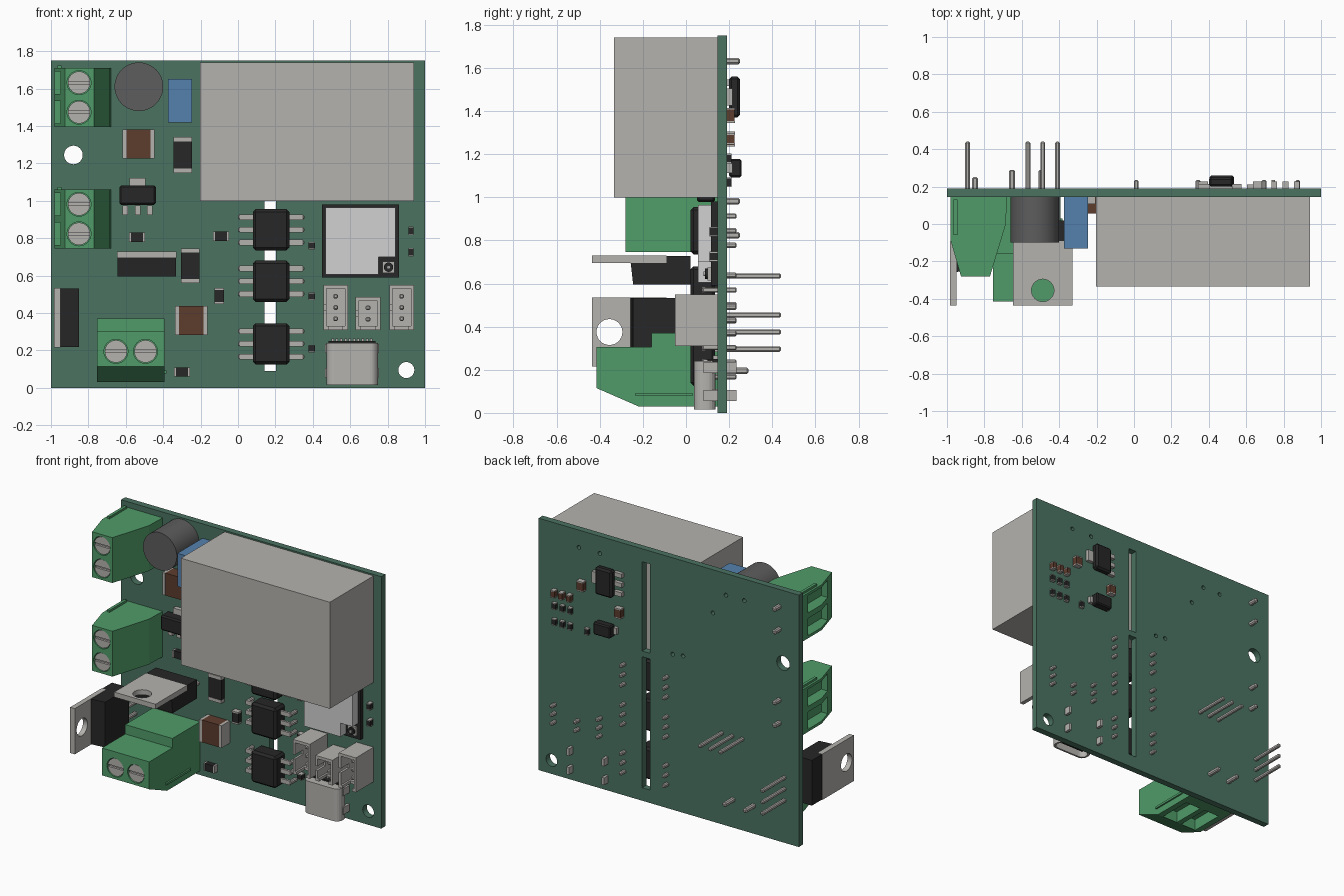
import bpy, bmesh, math
from mathutils import Matrix

if "Cube" in bpy.data.objects:
    bpy.data.objects.remove(bpy.data.objects["Cube"])

FRONT, BACK = 0.145, 0.19  # the two faces of the board


def material(name, r, g, b):
    m = bpy.data.materials.new(name)
    m.use_nodes = True
    m.diffuse_color = (r, g, b, 1)
    m.node_tree.nodes["Principled BSDF"].inputs["Base Color"].default_value = (r, g, b, 1)
    return m


board_green = material("board_green", 0.07, 0.17, 0.12)
green = material("terminal_green", 0.08, 0.33, 0.14)
grey = material("light_grey", 0.46, 0.45, 0.43)
silver = material("shield_silver", 0.64, 0.64, 0.64)
black = material("black", 0.02, 0.02, 0.02)
charcoal = material("charcoal", 0.11, 0.11, 0.11)
brown = material("brown", 0.11, 0.045, 0.027)
blue = material("blue", 0.09, 0.22, 0.42)


def finish(name, bm, mat):
    bmesh.ops.recalc_face_normals(bm, faces=bm.faces)
    mesh = bpy.data.meshes.new(name)
    bm.to_mesh(mesh)
    bm.free()
    mesh.materials.append(mat)
    ob = bpy.data.objects.new(name, mesh)
    bpy.context.scene.collection.objects.link(ob)
    return ob


def box(name, mat, x, z, w, h, y0, y1, bevel=0, along=None):
    """Box centred on x, z, spanning y0..y1; bevel all edges or those along one axis."""
    bm = bmesh.new()
    bmesh.ops.create_cube(bm, size=1)
    bmesh.ops.transform(bm, verts=bm.verts, matrix=Matrix.Translation((x, (y0 + y1) / 2, z))
                        @ Matrix.Diagonal((w, y1 - y0, h, 1)))
    if bevel:
        edges = [e for e in bm.edges if along is None
                 or abs((e.verts[0].co - e.verts[1].co).normalized()[along]) > 0.9]
        bmesh.ops.bevel(bm, geom=edges, offset=bevel, affect='EDGES',
                        segments=1 if along is None else 5, profile=0.5)
    return finish(name, bm, mat)


def cylinder(name, mat, x, y, z, r, depth, axis='Y', sides=32):
    bm = bmesh.new()
    bmesh.ops.create_cone(bm, cap_ends=True, segments=sides, radius1=r, radius2=r, depth=depth)
    turn = {'Y': Matrix.Rotation(math.pi / 2, 4, 'X'), 'X': Matrix.Rotation(math.pi / 2, 4, 'Y'),
            'Z': Matrix()}[axis]
    bmesh.ops.transform(bm, verts=bm.verts, matrix=Matrix.Translation((x, y, z)) @ turn)
    for f in bm.faces:
        f.smooth = len(f.verts) == 4
    for e in bm.edges:
        e.smooth = all(f.smooth for f in e.link_faces)
    return finish(name, bm, mat)


def prism(name, mat, profile, w0, w1, place):
    """Extrude a (u, v) profile from w0 to w1; place maps (u, v, w) to x, y, z."""
    bm = bmesh.new()
    a, b = [[bm.verts.new(place(u, v, w)) for u, v in profile] for w in (w0, w1)]
    bm.faces.new(a)
    bm.faces.new(b)
    for i in range(len(a)):
        j = (i + 1) % len(a)
        bm.faces.new((a[i], a[j], b[j], b[i]))
    return finish(name, bm, mat)


def cut(target, cutters):
    for c in cutters:
        c.hide_render = True
        mod = target.modifiers.new("cut", 'BOOLEAN')
        mod.operation, mod.object, mod.solver = 'DIFFERENCE', c, 'EXACT'
    bpy.context.view_layer.update()
    mesh = bpy.data.meshes.new_from_object(target.evaluated_get(bpy.context.evaluated_depsgraph_get()))
    target.modifiers.clear()
    target.data = mesh
    for c in cutters:
        bpy.data.objects.remove(c)


def pin(name, x, z, end, start=FRONT, size=0.025):
    box(name, grey, x, z, size, size, start, end, size * 0.25)


def chip(name, mat, x, z, w, h, thick, back=False):
    """Surface-mount part with metal ends on its long axis."""
    y0, y1 = (BACK, BACK + thick) if back else (FRONT - thick, FRONT)
    tall, e = h > w, max(w, h) * 0.12
    box(name, mat, x, z, w - 2 * e * (not tall), h - 2 * e * tall, y0, y1)
    for s in (-1, 1):
        box(name + "_end", grey, x + s * (w - e) / 2 * (not tall), z + s * (h - e) / 2 * tall,
            w if tall else e, e if tall else h, y0 - 0.002, y1 + 0.002)


# Circuit board with mounting holes, isolation slots and small drill holes
board = box("circuit_board", board_green, 0, 0.875, 2, 1.75, FRONT, BACK)
holes = [(-0.88, 1.245, 0.05), (0.9, 0.095, 0.043)]
holes += [(x, z, 0.014) for x, z in ((0.69, 1.63), (0.53, 1.63), (-0.44, 1.6), (-0.58, 1.6),
                                     (-0.34, 1.45), (-0.03, 1.08), (-0.11, 1.09))]
cut(board, [cylinder("hole", grey, x, 0.17, z, r, 0.2, sides=24) for x, z, r in holes]
    + [box("slot", grey, 0.173, z, 0.062, h, 0, 0.3) for z, h in ((0.545, 0.91), (1.35, 0.62))])

# Power module, round capacitor and film capacitor
box("power_module", grey, 0.368, 1.37, 1.145, 0.74, -0.335, FRONT)
cylinder("round_capacitor", charcoal, -0.53, 0.0225, 1.61, 0.13, 0.245, sides=48)
box("film_capacitor", blue, -0.31, 1.535, 0.13, 0.23, -0.13, FRONT)


# Screw terminals: body with wire openings, recessed slotted screws and board pins
def terminal(name, profile, w0, w1, place, screw_u, screw_y, entry_u, entry_y):
    body = prism(name, green, profile, w0, w1, place)
    mid, cutters = (w0 + w1) / 2, []
    for w in (mid - 0.079, mid + 0.079):
        x, _, z = place(screw_u, 0, w)
        cutters.append(cylinder("well", green, x, screw_y, z, 0.064, 0.07))
        square = [(entry_u - 0.06, entry_y[0]), (entry_u + 0.06, entry_y[0]),
                  (entry_u + 0.06, entry_y[1]), (entry_u - 0.06, entry_y[1])]
        cutters.append(prism("entry", green, square, w - 0.06, w + 0.06, place))
        screw = cylinder(name + "_screw", grey, x, screw_y + 0.025, z, 0.06, 0.04)
        cut(screw, [box("screw_slot", grey, x, z, 0.2, 0.014, screw_y - 0.1, screw_y + 0.02)])
        pin(name + "_pin", x, z, 0.25 if x < -0.8 else 0.29, size=0.03)
    cut(body, cutters)


upright = lambda u, v, w: (u, v, w)
sideways = lambda u, v, w: (w, v, u)
side_profile = [(-0.98, FRONT), (-0.98, -0.09), (-0.925, -0.28), (-0.77, -0.28),
                (-0.685, 0), (-0.68, FRONT)]
for name, z in (("upper", 1.395), ("middle", 0.745)):
    terminal(name + "_terminal", side_profile, z, z + 0.315, upright, -0.85, -0.28, -0.96, (-0.2, 0.06))
    box(name + "_terminal_rib", green, -0.955, z + 0.322, 0.02, 0.015, -0.06, 0.13)
low_profile = [(0.03, FRONT), (0.03, -0.22), (0.115, -0.415), (0.305, -0.415),
               (0.305, -0.16), (0.37, -0.16), (0.37, FRONT)]
terminal("lower_terminal", low_profile, -0.755, -0.392, sideways, 0.195, -0.415, 0.05, (-0.22, 0.02))
box("lower_terminal_rib", green, -0.387, 0.085, 0.012, 0.015, -0.235, 0.03)


# Power transistors: moulded body, drilled tab and three long leads
def transistor(name, mid, back, sign, place):
    def part(label, mat, u0, u1, y0, y1, half):
        pts = [(back + sign * u, y) for u, y in ((u0, y0), (u1, y0 + 0.015 * (mat == black)), (u1, y1), (u0, y1))]
        return prism(name + label, mat, pts, mid - half, mid + half, place)
    part("_body", black, 0.003, 0.135, -0.26, 0.02, 0.157)
    tab = part("_tab", grey, 0, 0.035, -0.435, -0.09, 0.159)
    x, y, z = place(back, -0.355, mid)
    cut(tab, [cylinder("tab_hole", grey, x, y, z, 0.06, 0.2, 'X' if place is sideways_x else 'Z')])
    for d in (-0.079, 0, 0.079):
        x, _, z = place(back + sign * 0.095, 0, mid + d)
        pin(name + "_lead", x, z, 0.44, 0.01)


sideways_x = upright
transistor("left_transistor", 0.375, -0.985, 1, sideways_x)
transistor("centre_transistor", -0.488, 0.73, -1, sideways)

# Optical isolators bridging the slot
for z in (0.845, 0.57, 0.235):
    box("isolator", black, 0.177, z, 0.195, 0.22, 0.02, 0.135, 0.015)
    for s in (-1, 1):
        for d in (-0.068, 0, 0.068):
            box("isolator_leg", grey, 0.177 + s * 0.125, z + d, 0.09, 0.03, 0.075, 0.09)
            pin("isolator_pin", 0.177 + s * 0.165, z + d, 0.235, 0.075)

# Three-lead regulators, one on each side of the board
box("front_regulator", black, -0.537, 1.03, 0.195, 0.105, 0.05, 0.135, 0.01)
box("front_regulator_tab", grey, -0.537, 1.1, 0.085, 0.045, 0.115, FRONT)
box("back_regulator", black, 0.465, 1.465, 0.13, 0.19, 0.2, 0.25, 0.012)
box("back_regulator_tab", grey, 0.55, 1.465, 0.05, 0.08, BACK, 0.215)
for d in (-0.065, 0, 0.065):
    box("front_regulator_leg", grey, -0.537 + d, 0.95, 0.03, 0.05, 0.115, FRONT)
    box("back_regulator_leg", grey, 0.375, 1.465 + d, 0.06, 0.03, BACK, 0.215)
box("back_diode", black, 0.47, 1.135, 0.13, 0.085, 0.2, 0.258, 0.008)
box("back_diode_ends", grey, 0.47, 1.135, 0.17, 0.045, BACK, 0.215)

# Chip capacitors and resistors
for x, z in ((-0.532, 1.305), (-0.25, 0.36)):
    chip("large_capacitor", brown, x, z, 0.172, 0.155, 0.09)
for x, z, w, h in ((-0.295, 1.245, 0.1, 0.19), (-0.255, 0.652, 0.1, 0.185), (-0.54, 0.805, 0.085, 0.05),
                   (-0.09, 0.81, 0.085, 0.05), (-0.1, 0.49, 0.05, 0.085), (-0.3, 0.085, 0.085, 0.05),
                   (0.395, 0.76, 0.035, 0.04), (0.395, 0.49, 0.035, 0.04), (0.395, 0.21, 0.035, 0.04),
                   (0.925, 0.725, 0.025, 0.045), (0.925, 0.84, 0.025, 0.045)):
    chip("resistor", black, x, z, w, h, 0.035)
for x, z in ((0.66, 1.38), (0.37, 1.27)):
    chip("back_capacitor", brown, x, z, 0.05, 0.07, 0.035, True)
for x in (0.87, 0.81, 0.75):
    chip("back_capacitor", brown, x, 1.27, 0.03, 0.05, 0.035, True)
    for z in (1.18, 1.07):
        chip("back_resistor", black, x, z, 0.03, 0.045, 0.02, True)
chip("back_resistor", black, 0.62, 1.07, 0.03, 0.045, 0.02, True)

# Radio module with notched shield and antenna socket
box("radio_board", black, 0.655, 0.785, 0.41, 0.39, 0.115, FRONT)
shield = box("radio_shield", silver, 0.655, 0.785, 0.375, 0.36, 0.055, 0.116)
cut(shield, [box("notch", silver, 0.83, 0.63, 0.16, 0.14, 0, 0.2)])
box("antenna_base", grey, 0.805, 0.645, 0.065, 0.06, 0.1, 0.116)
cylinder("antenna_ring", black, 0.805, 0.096, 0.645, 0.025, 0.015, sides=20)
cylinder("antenna_contact", grey, 0.805, 0.09, 0.645, 0.01, 0.02, sides=12)

# Open wire sockets with contact pins
for x, h, offsets in ((0.522, 0.24, (-0.06, 0, 0.06)), (0.695, 0.175, (-0.03, 0.03)), (0.875, 0.24, (-0.06, 0, 0.06))):
    z = 0.31 + h / 2
    socket = box("wire_socket", grey, x, z, 0.132, h, -0.05, FRONT)
    cut(socket, [box("cavity", grey, x, z, 0.1, h - 0.04, -0.1, 0.1),
                 box("lower_gap", grey, x, 0.31, 0.075, 0.1, -0.1, 0.04),
                 box("side_gap", grey, x - 0.066, z, 0.06, 0.03, -0.1, 0.04)])
    for d in offsets:
        pin("socket_pin", x, z + d, 0.235, 0.0)

# USB-style port opening at the board's lower edge
port = box("charge_port", grey, 0.61, 0.128, 0.275, 0.225, 0.037, 0.137, 0.042, 2)
cut(port, [box("port_mouth", grey, 0.61, 0.1, 0.25, 0.2, 0.05, 0.124, 0.034, 2)])
box("port_tongue", black, 0.61, 0.12, 0.19, 0.16, 0.08, 0.094)
box("port_base", black, 0.61, 0.235, 0.25, 0.03, 0.1, FRONT)
for i in range(10):
    box("port_contact", grey, 0.506 + i * 0.023, 0.25, 0.013, 0.03, 0.125, FRONT)
for x in (0.475, 0.745):
    for z in (0.08, 0.21):
        box("port_foot", grey, x, z, 0.02, 0.05, 0.08, 0.235)
